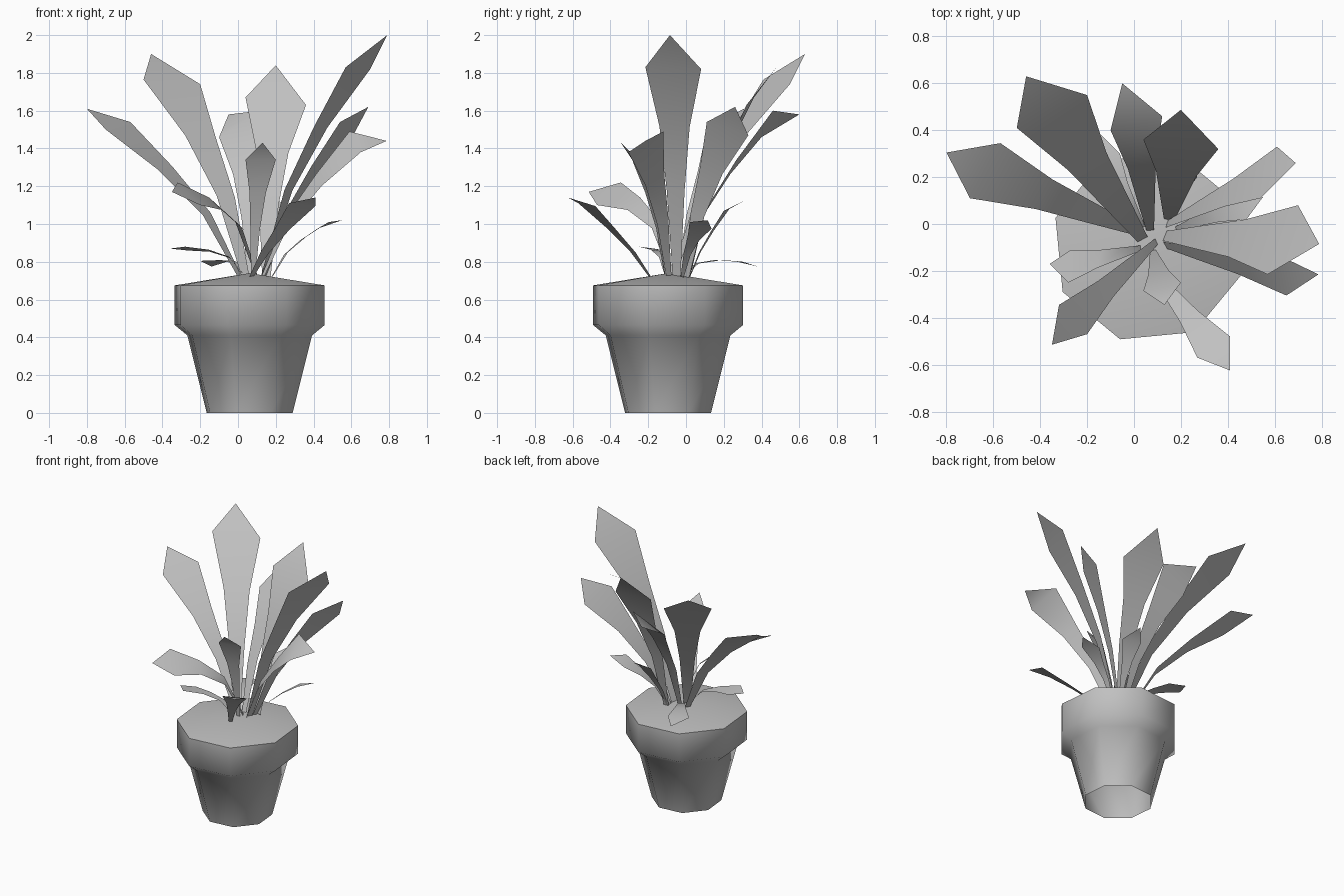
import bpy, bmesh, math
from mathutils import Vector

if "Cube" in bpy.data.objects:
    bpy.data.objects.remove(bpy.data.objects["Cube"])

grey = bpy.data.materials.new("plain grey")
grey.use_nodes = True
COLOUR = (0.53, 0.53, 0.53, 1)
grey.diffuse_color = COLOUR
grey.node_tree.nodes["Principled BSDF"].inputs["Base Color"].default_value = COLOUR


def finish(name, bm, angle):
    mesh = bpy.data.meshes.new(name)
    bm.to_mesh(mesh)
    bm.free()
    mesh.materials.append(grey)
    obj = bpy.data.objects.new(name, mesh)
    bpy.context.collection.objects.link(obj)
    bpy.ops.object.select_all(action='DESELECT')
    obj.select_set(True)
    bpy.context.view_layer.objects.active = obj
    bpy.ops.object.shade_smooth_by_angle(angle=math.radians(angle))


# Eight-sided pot with a thick rim, open below and closed by a low mound of soil
POT = Vector((0.062, -0.095, 0))
SIDES, TURN = 8, math.radians(-17)


def ring(bm, radius, z):
    steps = [TURN + math.tau * i / SIDES for i in range(SIDES)]
    return [bm.verts.new(POT + Vector((radius * math.cos(a), radius * math.sin(a), z)))
            for a in steps]


bm = bmesh.new()
rings = [ring(bm, r, z) for r, z in
         [(0.238, 0), (0.345, 0.41), (0.415, 0.465), (0.415, 0.675)]]
for low, high in zip(rings, rings[1:]):
    for i in range(SIDES):
        j = (i + 1) % SIDES
        bm.faces.new((low[i], low[j], high[j], high[i]))
apex = bm.verts.new(POT + Vector((0, 0, 0.74)))
for i in range(SIDES):
    bm.faces.new((rings[-1][i], rings[-1][(i + 1) % SIDES], apex))
finish("pot_and_soil", bm, 60)


# Leaves: narrow stalk, widening blade, two shoulders and a pointed tip
def leaf(name, root, side_a, side_b, tip, arch=0.12):
    base = Vector((*root, 0.72))
    side_a, side_b = Vector(side_a), Vector(side_b)
    shoulder = (side_a + side_b) / 2
    half = (side_b - side_a) / 2
    rise = shoulder - base
    bm = bmesh.new()
    rows = []
    for along, lift, width in [(0, 0, 0.14), (0.27, 1.2, 0.32), (0.61, 0.9, 0.54), (1, 0, 1)]:
        centre = base + rise * along
        centre.z += rise.z * arch * lift
        rows.append([bm.verts.new(centre - half * width), bm.verts.new(centre + half * width)])
    for (a, b), (c, d) in zip(rows, rows[1:]):
        bm.faces.new((a, b, d, c))
    bm.faces.new((*rows[-1], bm.verts.new(tip)))
    # keep the upper side of the blade as its outside
    bm.normal_update()
    if sum(f.normal.z * f.calc_area() for f in bm.faces) < 0:
        bmesh.ops.reverse_faces(bm, faces=bm.faces[:])
    finish(name, bm, 60)


# Tall outer leaves
leaf("leaf_back_right", (0.04, -0.07), (-0.5, 0.41, 1.765), (-0.20, 0.55, 1.74), (-0.46, 0.63, 1.90))
leaf("leaf_right", (0.01, -0.03), (-0.70, 0.11, 1.50), (-0.57, 0.345, 1.54), (-0.80, 0.305, 1.61))
leaf("leaf_back", (0.07, -0.03), (-0.10, 0.40, 1.46), (0.12, 0.46, 1.60), (-0.05, 0.6, 1.58))
leaf("leaf_back_tall", (0.15, 0.02), (0.04, 0.36, 1.67), (0.36, 0.32, 1.63), (0.20, 0.487, 1.84))
leaf("leaf_back_left", (0.14, 0), (0.61, 0.33, 1.47), (0.54, 0.11, 1.54), (0.69, 0.26, 1.62))
leaf("leaf_left_tall", (0.13, -0.05), (0.70, 0.08, 1.82), (0.57, -0.215, 1.83), (0.79, -0.085, 2.0))
leaf("leaf_left", (0.13, -0.09), (0.59, -0.12, 1.49), (0.65, -0.305, 1.38), (0.787, -0.215, 1.44))
leaf("leaf_front", (0.08, -0.11), (0.04, -0.285, 1.34), (0.2, -0.25, 1.34), (0.13, -0.345, 1.43))

# Short leaves near the soil
leaf("leaf_front_left", (0.07, -0.19), (0.41, -0.48, 1.095), (0.27, -0.57, 1.11), (0.41, -0.625, 1.14), 0.06)
leaf("leaf_front_right", (0.1, -0.07), (-0.32, -0.345, 1.22), (-0.20, -0.47, 1.10), (-0.35, -0.515, 1.17), 0.3)
leaf("leaf_low_right", (0.04, -0.1), (-0.27, -0.11, 0.86), (-0.28, -0.25, 0.88), (-0.36, -0.17, 0.87), 0.35)
leaf("leaf_low_back", (0.04, -0.02), (-0.20, 0.25, 0.805), (-0.06, 0.30, 0.80), (-0.14, 0.38, 0.775), 0.5)
leaf("leaf_low_left", (0.18, -0.02), (0.42, 0.135, 0.975), (0.48, 0.02, 1.01), (0.55, 0.115, 1.02), 0.15)
leaf("leaf_low_back_left", (0.14, 0.02), (0.13, 0.23, 1.08), (0.27, 0.2, 1.07), (0.21, 0.32, 1.13), 0.08)
